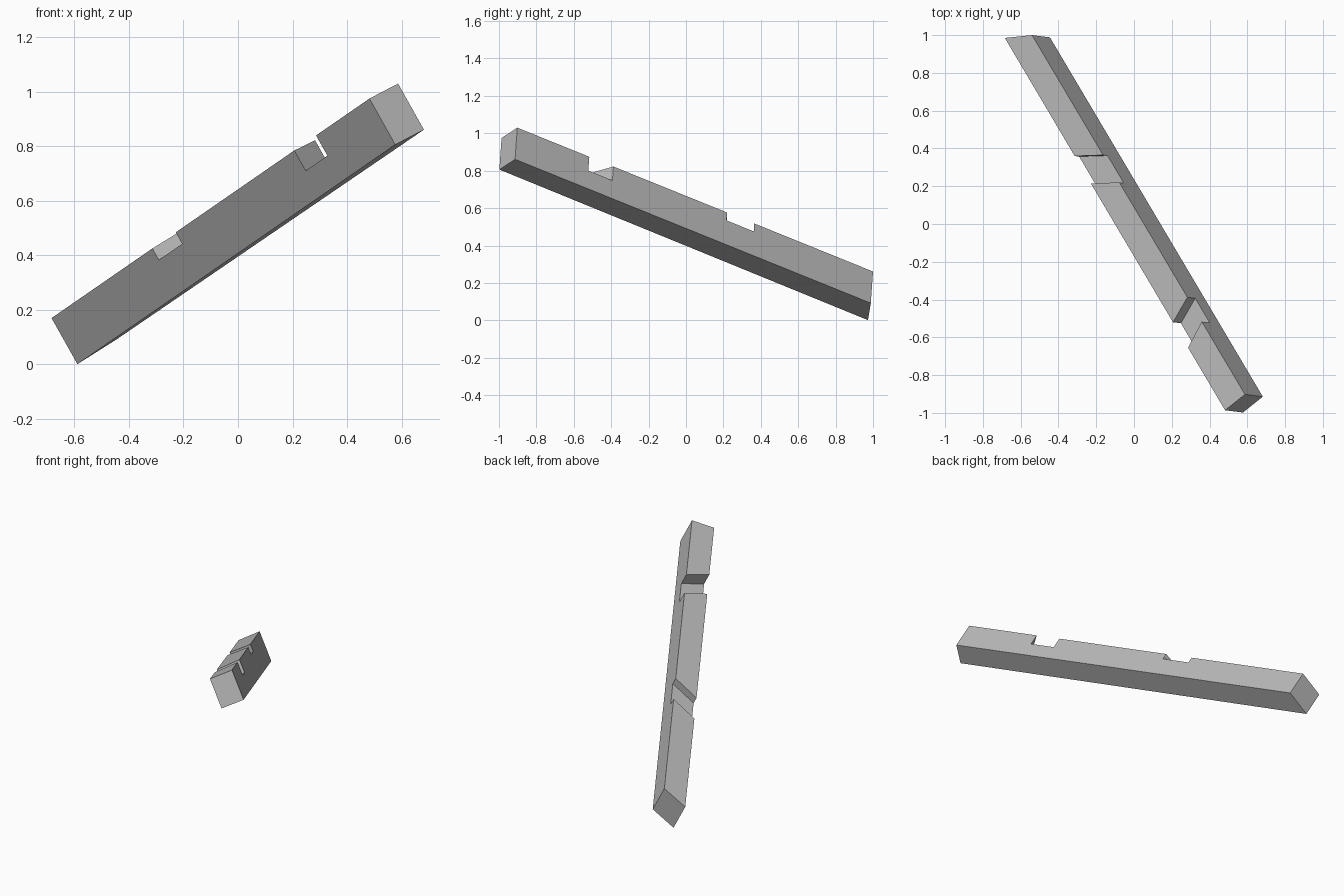
import bpy
import bmesh
from mathutils import Vector

cube = bpy.data.objects.get("Cube")
if cube:
    bpy.data.objects.remove(cube, do_unlink=True)

# Plain grey material
grey = bpy.data.materials.new("plain_grey")
grey.use_nodes = True
colour = (0.5, 0.5, 0.5, 1.0)
grey.diffuse_color = colour
grey.node_tree.nodes["Principled BSDF"].inputs["Base Color"].default_value = colour

# Upper long edges of the sloping beam, and the vector across its height
UP = Vector((-0.095, 0.012, 0.169))
FRONT_EDGE = (Vector((0.482, -0.986, 0.975)), Vector((-0.684, 0.985, 0.17)))
BACK_EDGE = (Vector((0.587, -0.902, 1.03)), Vector((-0.54, 1.0, 0.261)))

# Notch limits along each edge (y values) and depths as a share of the height
NOTCH_DEPTHS = (0.44, 0.25)
FRONT_NOTCHES = ((-0.655, -0.52), (0.215, 0.36))
BACK_NOTCHES = ((-0.517, -0.388), (0.22, 0.365))


def side_profile(edge, notches):
    """Outline of one long side, with the notches stepping into its top."""
    start, end = edge

    def at(y):
        return start.lerp(end, (y - start.y) / (end.y - start.y))

    points = [start - UP, start]
    for (y0, y1), depth in zip(notches, NOTCH_DEPTHS):
        drop = UP * depth
        points += [at(y0), at(y0) - drop, at(y1) - drop, at(y1)]
    return points + [end, end - UP]


# Notched beam: two matching side outlines bridged by flat faces
bm = bmesh.new()
front = [bm.verts.new(p) for p in side_profile(FRONT_EDGE, FRONT_NOTCHES)]
back = [bm.verts.new(p) for p in side_profile(BACK_EDGE, BACK_NOTCHES)]
bm.faces.new(front)
bm.faces.new(back[::-1])
count = len(front)
for i in range(count):
    j = (i + 1) % count
    bm.faces.new((front[j], front[i], back[i], back[j]))
bmesh.ops.recalc_face_normals(bm, faces=bm.faces)

mesh = bpy.data.meshes.new("notched_beam")
bm.to_mesh(mesh)
bm.free()
mesh.materials.append(grey)
beam = bpy.data.objects.new("notched_beam", mesh)
bpy.context.collection.objects.link(beam)
